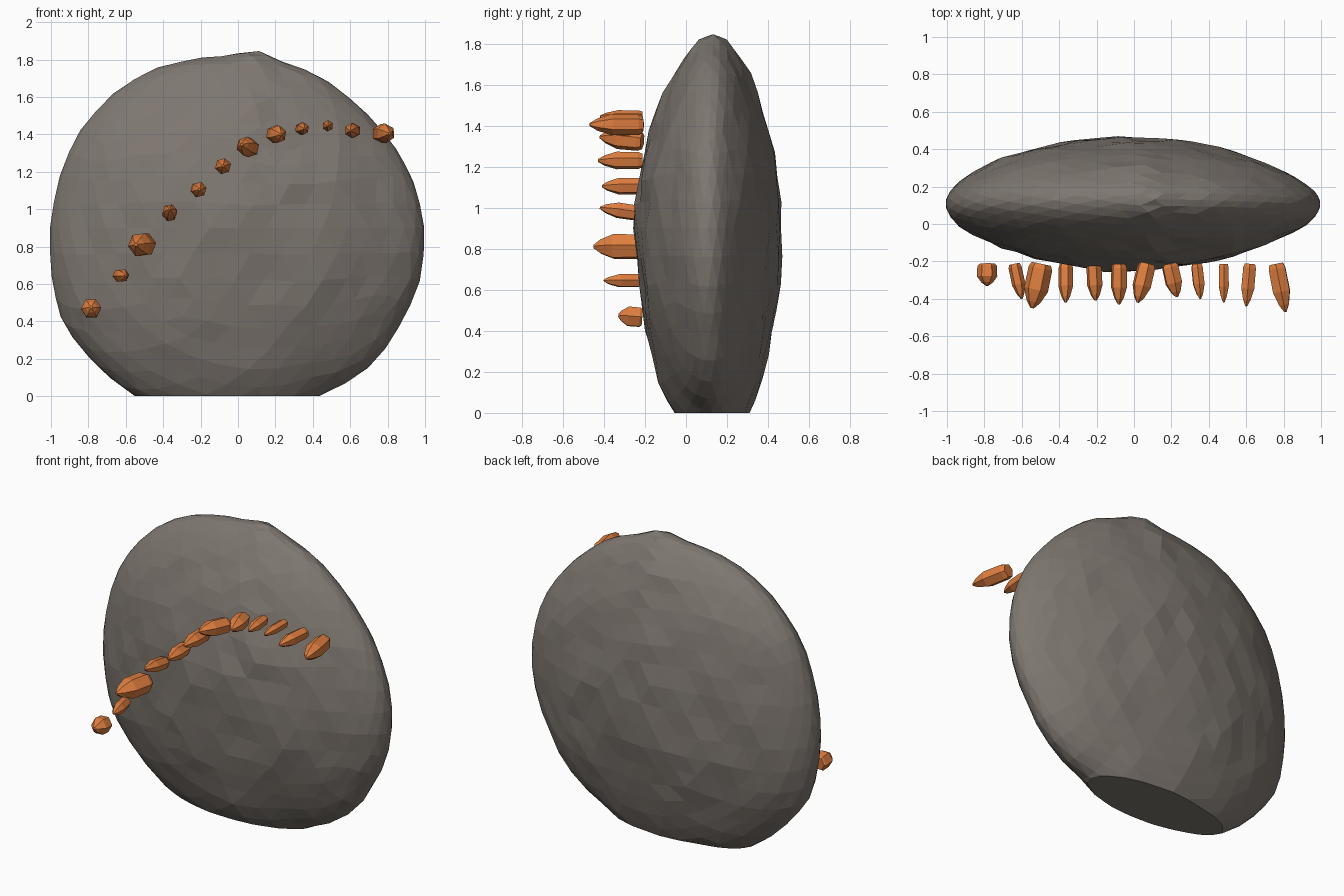
import bpy, bmesh, math
from mathutils import Vector, noise

cube = bpy.data.objects.get("Cube")
if cube:
    bpy.data.objects.remove(cube, do_unlink=True)


def make_material(name, color):
    mat = bpy.data.materials.new(name)
    mat.use_nodes = True
    mat.diffuse_color = color
    bsdf = mat.node_tree.nodes["Principled BSDF"]
    bsdf.inputs["Base Color"].default_value = color
    bsdf.inputs["Roughness"].default_value = 0.9
    return mat


stone = make_material("warm grey stone", (0.21, 0.185, 0.163, 1))
orange = make_material("burnt orange", (0.74, 0.21, 0.05, 1))


def finish(bm, name, mat):
    bmesh.ops.recalc_face_normals(bm, faces=bm.faces)
    mesh = bpy.data.meshes.new(name)
    bm.to_mesh(mesh)
    bm.free()
    mesh.materials.append(mat)
    obj = bpy.data.objects.new(name, mesh)
    bpy.context.collection.objects.link(obj)
    return obj


# Boulder outline (x, z), continued below the ground where it is cut flat
OUTLINE = [(1, .82), (.97, 1.05), (.89, 1.25), (.76, 1.43), (.6, 1.59), (.42, 1.72),
           (.25, 1.78), (.1, 1.85), (-.05, 1.82), (-.25, 1.8), (-.45, 1.75), (-.6, 1.67),
           (-.87, 1.38), (-.96, 1.15), (-1, .95), (-1, .68), (-.94, .4), (-.77, .18),
           (-.55, 0), (-.3, -.1), (0, -.15), (.25, -.1), (.43, 0), (.6, .08),
           (.76, .21), (.86, .37), (.96, .57)]
MID = 0.9
polar = sorted((math.atan2(z - MID, x), math.hypot(x, z - MID)) for x, z in OUTLINE)
polar = ([(polar[-1][0] - math.tau, polar[-1][1])] + polar
         + [(polar[0][0] + math.tau, polar[0][1])])


def outline_radius(angle):
    for (a, ra), (b, rb) in zip(polar, polar[1:]):
        if a <= angle <= b:
            return ra + (rb - ra) * (angle - a) / (b - a)
    return 1


# Boulder: a flattened faceted ball, leaner at the sides and top, with a lumpy surface
bm = bmesh.new()
bmesh.ops.create_icosphere(bm, subdivisions=4, radius=1)
for v in bm.verts:
    d = v.co.copy()
    r = outline_radius(math.atan2(d.z, d.x))
    lump = 0.02 * noise.noise(d * 2.5) + 0.022 * noise.noise(d * 6)
    thick = 0.355 * (1 - 0.05 * d.x - 0.2 * d.x ** 2)
    thick *= 1 - 0.22 * max(d.z, 0) ** 2
    mid_y = 0.107 + 0.025 * d.z ** 2
    v.co = Vector((d.x * r, mid_y + d.y * (thick + lump), MID + d.z * r))
bmesh.ops.bisect_plane(bm, geom=bm.verts[:] + bm.edges[:] + bm.faces[:],
                       plane_co=(0, 0, 0), plane_no=(0, 0, -1), clear_outer=True)
bmesh.ops.holes_fill(bm, edges=[e for e in bm.edges if e.is_boundary])
finish(bm, "boulder", stone)


# Spike: six-sided crystal with straight sides and a pointed end
def make_spike(index, x, z, radius, tip_y, lean_x, lean_z):
    base = Vector((x - lean_x / 2, -0.213, z - lean_z / 2))
    axis = Vector((x + lean_x / 2, tip_y, z + lean_z / 2)) - base
    side = axis.cross(Vector((0, 0, 1))).normalized()
    up = side.cross(axis).normalized()
    bm = bmesh.new()
    rings = []
    for t, size in ((0, .8), (.1, .98), (.58, 1), (.85, .58), (1, .14)):
        ring = []
        for k in range(6):
            a = math.tau * k / 6 + index
            offset = side * math.cos(a) + up * math.sin(a)
            ring.append(bm.verts.new(base + axis * t + offset * radius * size))
        rings.append(ring)
    for low, high in zip(rings, rings[1:]):
        for k in range(6):
            n = (k + 1) % 6
            bm.faces.new((low[k], low[n], high[n], high[k]))
    bm.faces.new(rings[0])
    bm.faces.new(rings[-1])
    finish(bm, f"spike_{index:02d}", orange)


# Arc of spikes: x, z, radius, tip y, lean in x, lean in z
SPIKES = [(-.785, .47, .054, -.33, 0, .01), (-.62, .645, .036, -.40, .04, 0),
          (-.52, .81, .066, -.45, -.05, 0), (-.365, .985, .04, -.42, 0, .03),
          (-.21, 1.105, .042, -.41, .01, 0), (-.08, 1.23, .044, -.43, 0, 0),
          (.045, 1.335, .052, -.42, -.05, .02), (.21, 1.4, .048, -.39, .04, 0),
          (.345, 1.43, .034, -.40, .02, 0), (.48, 1.445, .03, -.42, 0, 0),
          (.61, 1.42, .04, -.44, -.02, 0), (.785, 1.405, .052, -.47, .05, 0)]
for i, spike in enumerate(SPIKES, 1):
    make_spike(i, *spike)
